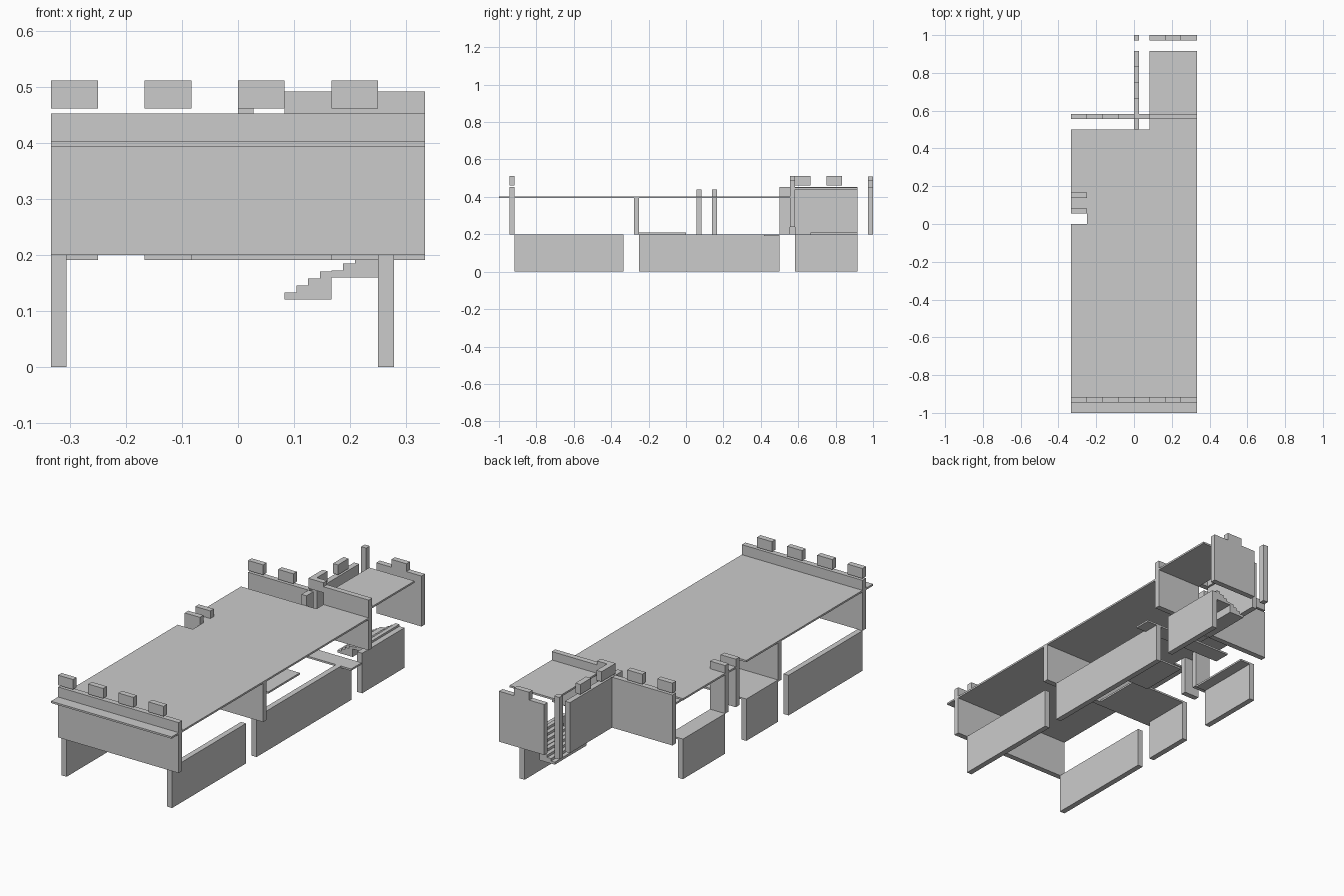
import bpy, bmesh

if "Cube" in bpy.data.objects:
    bpy.data.objects.remove(bpy.data.objects["Cube"])

U = 1 / 12      # grid module
T = U / 3       # wall thickness
P = 0.009       # slab thickness


def prism(name, outline, z0, z1):
    """Extrude a plan outline vertically."""
    bm = bmesh.new()
    face = bm.faces.new([bm.verts.new((x, y, z0)) for x, y in outline])
    geo = bmesh.ops.extrude_face_region(bm, geom=[face])["geom"]
    bmesh.ops.translate(bm, vec=(0, 0, z1 - z0),
                        verts=[g for g in geo if isinstance(g, bmesh.types.BMVert)])
    bmesh.ops.recalc_face_normals(bm, faces=bm.faces)
    me = bpy.data.meshes.new(name)
    bm.to_mesh(me)
    bm.free()
    ob = bpy.data.objects.new(name, me)
    bpy.context.collection.objects.link(ob)
    return ob


def box(name, x0, x1, y0, y1, z0, z1):
    return prism(name, [(x0, y0), (x1, y0), (x1, y1), (x0, y1)], z0, z1)


L, R = -4 * U, 4 * U

# ground floor side walls
for a, b in [(-11, -4), (-3, 6), (7, 11)]:
    box("right_ground_wall", 3 * U, 3 * U + T, a * U, b * U, 0, 0.2)
for a, b in [(-11, -4), (-3, 0), (2, 6)]:
    box("left_ground_wall", L, L + T, a * U, b * U, 0, 0.2)

# upper cross walls
box("front_wall", L, R, -11 * U - T, -11 * U, 0.2, 0.452)
box("middle_wall", L, R, -3 * U - T, -3 * U, 0.2, 0.393)
for k in (1, 2):
    box("entrance_wall", L, -3 * U, k * U - T, k * U, 0.2, 0.44)
box("rear_left_wall", L, 0, 7 * U - T, 7 * U, 0.2, 0.452)
box("rear_right_wall", U, R, 7 * U - T, 7 * U, 0.24, 0.491)

# tower walls
box("tower_side_wall_short", 0, T, 6 * U, 7 * U - T, 0.2, 0.452)
box("tower_side_wall", 0, T, 7 * U, 11 * U, 0.2, 0.452)
box("tower_back_wall", U, R, 12 * U - T, 12 * U, 0.2, 0.452)
box("tower_back_merlon", 2 * U, 3 * U, 12 * U - T, 12 * U, 0.452, 0.491)
box("tower_post", 0, T, 12 * U - T, 12 * U, 0.2, 0.51)

# merlons
for x in (-4, -2, 0, 2):
    box("front_merlon", x * U, (x + 1) * U, -11 * U - T, -11 * U, 0.461, 0.511)
for x in (-4, -2, 0):
    box("rear_merlon", x * U, (x + 1) * U, 7 * U - T, 7 * U, 0.461, 0.511)
for y in (7, 9):
    box("side_merlon", 0, T, y * U, (y + 1) * U, 0.461, 0.511)

# main roof with entrance notch and rear extension
prism("main_roof", [(L, -1), (R, -1), (R, 7 * U - T), (U, 7 * U - T), (U, 6 * U),
                    (L, 6 * U), (L, U - T), (-3 * U, U - T), (-3 * U, 0), (L, 0)],
      0.393, 0.402)
box("tower_roof", U, R, 7 * U, 11 * U, 0.44, 0.449)

# upper floor slabs
box("left_floor", L, -3 * U, 2 * U, 6 * U, 0.2 - P, 0.2)
box("centre_floor", -U, 2 * U, 0, 3 * U, 0.2 - P, 0.2)
box("rear_floor", -2 * U, R, 5 * U, 6 * U, 0.2 - P, 0.2)
box("entrance_floor", L, 0, -3 * U, 0, 0.2, 0.2 + P)

# stairs in two flights
for i in range(8):
    x, flight = U + i * U / 4, i // 4
    box("stair_step", x, x + U / 4, 8 * U, 11 * U, 0.12 + 0.04 * flight,
        0.1325 + 0.0125 * (i % 4) + 0.04 * flight)
